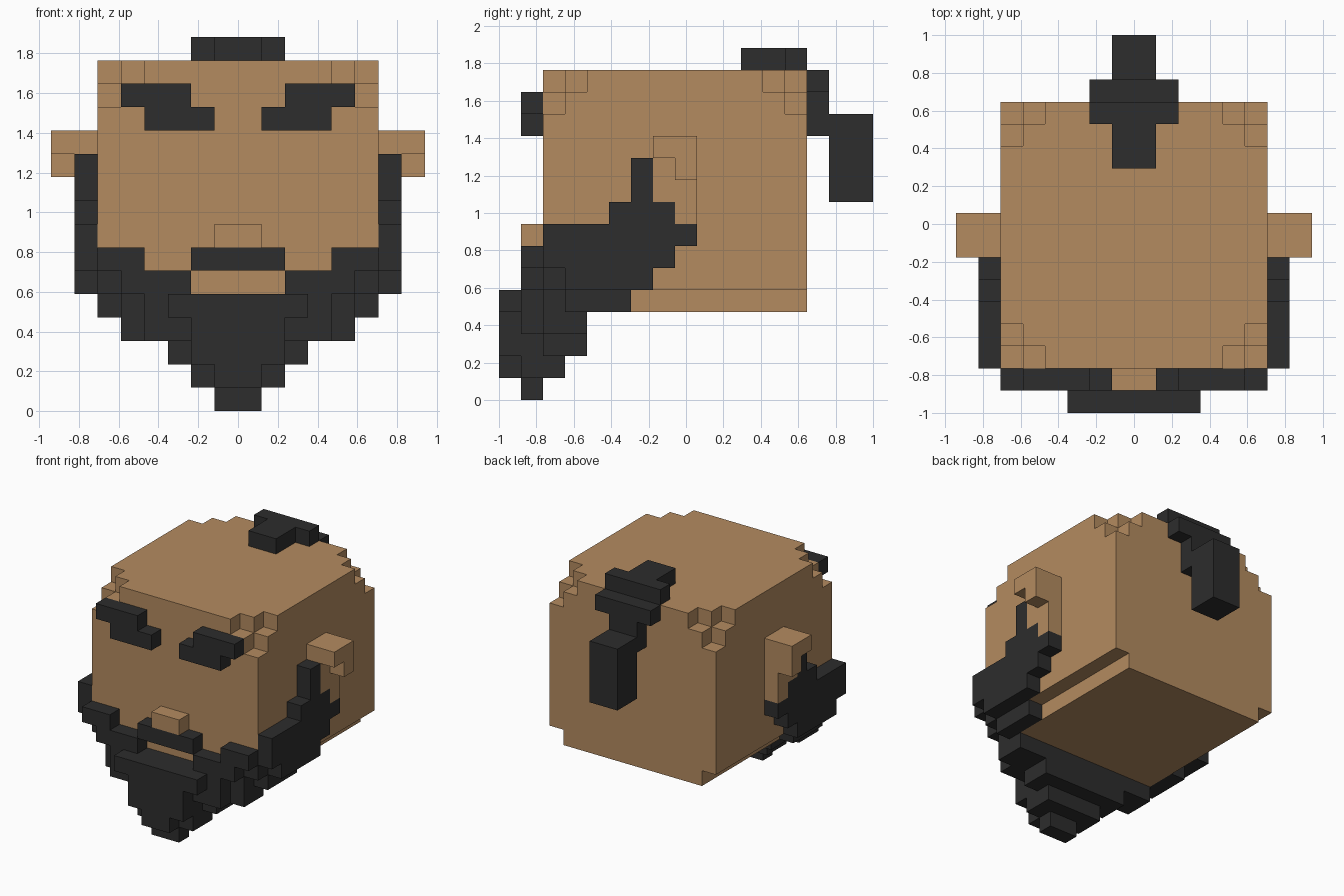
import bpy, bmesh

cube = bpy.data.objects.get("Cube")
if cube:
    bpy.data.objects.remove(cube, do_unlink=True)

U = 2 / 17  # size of one block


def material(name, rgb):
    m = bpy.data.materials.new(name)
    m.use_nodes = True
    m.diffuse_color = (*rgb, 1)
    bsdf = next(n for n in m.node_tree.nodes if n.type == 'BSDF_PRINCIPLED')
    bsdf.inputs["Base Color"].default_value = (*rgb, 1)
    return m


SKIN = material("tan skin", (0.456, 0.258, 0.117))
HAIR = material("black hair", (0.026, 0.026, 0.026))


def cells(boxes, mirror=True):
    """Blocks filled by boxes (x0, x1, y0, y1, z0, z1), mirrored in x."""
    out = set()
    for x0, x1, y0, y1, z0, z1 in boxes:
        for x in range(x0, x1):
            for y in range(y0, y1):
                for z in range(z0, z1):
                    out.add((x, y, z))
                    if mirror:
                        out.add((-1 - x, y, z))
    return out


def build(name, filled, mat):
    """Make a clean outer skin around the filled blocks."""
    bm = bmesh.new()
    verts = {}

    def vert(p):
        if p not in verts:
            verts[p] = bm.verts.new((p[0] * U, p[1] * U - 1, p[2] * U))
        return verts[p]

    for c in filled:
        for axis in range(3):
            a, b = (axis + 1) % 3, (axis + 2) % 3
            for side in (0, 1):
                n = list(c)
                n[axis] += 2 * side - 1
                if tuple(n) in filled:
                    continue
                loop = []
                for da, db in ((0, 0), (1, 0), (1, 1), (0, 1)):
                    p = list(c)
                    p[axis] += side
                    p[a] += da
                    p[b] += db
                    loop.append(vert(tuple(p)))
                bm.faces.new(loop if side else loop[::-1])
    # merge flat areas
    bmesh.ops.dissolve_limit(bm, angle_limit=0.01, verts=bm.verts[:], edges=bm.edges[:])
    me = bpy.data.meshes.new(name)
    bm.to_mesh(me)
    bm.free()
    me.materials.append(mat)
    ob = bpy.data.objects.new(name, me)
    bpy.context.collection.objects.link(ob)
    return ob


# Beard: sideburns and cheeks, then front plates, then the pointed chin
beard = cells([
    (6, 7, 6, 7, 9, 11), (6, 7, 5, 8, 8, 9), (6, 7, 2, 9, 7, 8),
    (6, 7, 2, 8, 6, 7), (6, 7, 3, 7, 5, 6), (5, 6, 3, 6, 4, 5),
    (4, 6, 1, 2, 6, 7), (2, 5, 1, 2, 5, 6), (5, 6, 2, 3, 5, 6),
    (0, 4, 1, 2, 4, 5), (0, 3, 0, 1, 4, 5), (4, 5, 2, 3, 4, 5),
    (0, 5, 2, 4, 3, 4), (0, 4, 1, 2, 3, 4), (0, 2, 0, 1, 2, 4),
    (0, 3, 2, 4, 2, 3), (0, 2, 1, 2, 2, 3),
    (0, 2, 1, 3, 1, 2), (0, 1, 0, 1, 1, 2),
    (0, 1, 1, 2, 0, 1),
])
build("beard", beard, HAIR)
build("moustache", cells([(0, 2, 1, 2, 6, 7)]), HAIR)

# Head: narrower lowest layer, stepped upper corners
head = cells([(0, 6, 2, 14, 5, 15), (0, 5, 2, 14, 4, 5)]) - beard
corners = cells([(5, 6, y, y + 1, 13, 15) for y in (2, 13)]
                + [(4, 5, y, y + 1, 14, 15) for y in (2, 13)]
                + [(5, 6, y, y + 1, 14, 15) for y in (3, 12)])
build("head", head - corners, SKIN)
build("nose", cells([(0, 1, 1, 2, 7, 8)]), SKIN)

# Ears and eyebrows, one for each side
ear = cells([(6, 7, 7, 9, 9, 12), (6, 7, 8, 9, 8, 9),
             (7, 8, 7, 9, 11, 12), (7, 8, 8, 9, 10, 11)], False)
brow = cells([(2, 5, 1, 2, 13, 14), (1, 4, 1, 2, 12, 13)], False)
for part, blocks, mat in (("ear", ear, SKIN), ("eyebrow", brow, HAIR)):
    build("left_" + part, blocks, mat)
    build("right_" + part, {(-1 - x, y, z) for x, y, z in blocks}, mat)

# Topknot strip over the crown, with the hanging tail
build("topknot", cells([(0, 1, 11, 13, 15, 16), (0, 2, 13, 14, 15, 16),
                        (0, 2, 14, 15, 14, 15), (0, 1, 14, 15, 12, 14)]), HAIR)
build("ponytail", cells([(0, 1, 15, 17, 9, 13)]), HAIR)
